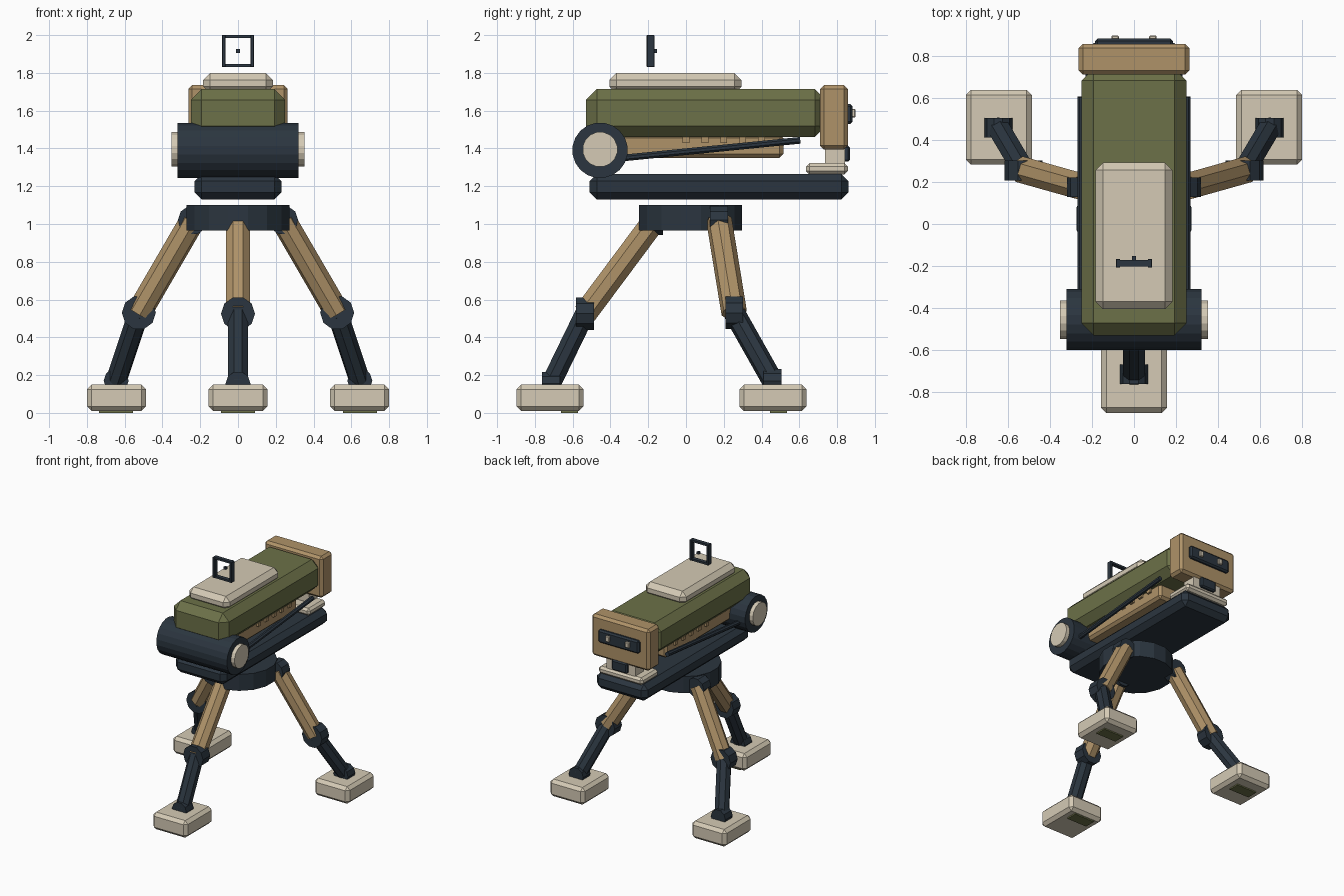
import bpy, bmesh
from mathutils import Vector, Matrix

if "Cube" in bpy.data.objects:
    bpy.data.objects.remove(bpy.data.objects["Cube"])

COLORS = {
    "dark": (0.024, 0.036, 0.050, 1), "tan": (0.43, 0.29, 0.14, 1),
    "olive": (0.15, 0.165, 0.065, 1), "cream": (0.66, 0.59, 0.46, 1),
}
MATS = {}
for key, col in COLORS.items():
    MATS[key] = bpy.data.materials.new(key)
    MATS[key].diffuse_color = col


def finish(bm, name, mat):
    bmesh.ops.recalc_face_normals(bm, faces=bm.faces)
    mesh = bpy.data.meshes.new(name)
    bm.to_mesh(mesh)
    bm.free()
    mesh.materials.append(MATS[mat])
    ob = bpy.data.objects.new(name, mesh)
    bpy.context.collection.objects.link(ob)
    return ob


def box(name, mat, x, y, z, bevel=0.0):
    """Box from (min, max) pairs, with an optional flat chamfer."""
    bm = bmesh.new()
    bmesh.ops.create_cube(bm, size=1)
    lo, hi = Vector((x[0], y[0], z[0])), Vector((x[1], y[1], z[1]))
    for v in bm.verts:
        v.co = Vector((lo[i] + (v.co[i] + 0.5) * (hi[i] - lo[i]) for i in range(3)))
    if bevel:
        bmesh.ops.bevel(bm, geom=bm.edges[:], offset=bevel, segments=1,
                        affect='EDGES', clamp_overlap=True)
    return finish(bm, name, mat)


def tube(name, mat, a, b, r, sides):
    """Closed flat-sided cylinder between two points."""
    a, b = Vector(a), Vector(b)
    d = b - a
    m = Matrix.Translation((a + b) / 2) @ d.to_track_quat('Z', 'Y').to_matrix().to_4x4()
    m = m @ Matrix.Rotation(3.14159265 / sides, 4, 'Z')
    bm = bmesh.new()
    bmesh.ops.create_cone(bm, cap_ends=True, segments=sides, radius1=r, radius2=r,
                          depth=d.length, matrix=m)
    return finish(bm, name, mat)


def joint(name, c, r, half=0.047):
    x, y, z = c
    tube(name, "dark", (x, y - half, z), (x, y + half, z), r, 10)


# Tripod legs: hip, knee, ankle, foot centre, sole centre
LEGS = {
    "front": ((0, -0.17, 1.015), (0, -0.535, 0.525), (0, -0.715, 0.155), (0, -0.72), (0, -0.617)),
    "left": ((-0.24, 0.175, 1.02), (-0.525, 0.255, 0.53), (-0.645, 0.458, 0.17), (-0.643, 0.46), (-0.645, 0.49)),
    "right": ((0.24, 0.175, 1.02), (0.525, 0.255, 0.53), (0.645, 0.458, 0.17), (0.643, 0.46), (0.645, 0.49)),
}
for n, (hip, knee, ankle, foot, sole) in LEGS.items():
    joint(n + "_hip", hip, 0.078)
    tube(n + "_upper_leg", "tan", hip, knee, 0.068, 8)
    joint(n + "_knee", knee, 0.09)
    tube(n + "_lower_leg", "dark", knee, ankle, 0.057, 8)
    joint(n + "_ankle", ankle, 0.066)
    fx, fy = foot
    box(n + "_foot", "cream", (fx - 0.157, fx + 0.157), (fy - 0.178, fy + 0.178), (0.01, 0.15), 0.025)
    sx, sy = sole
    box(n + "_sole", "olive", (sx - 0.09, sx + 0.09), (sy - 0.045, sy + 0.045), (0, 0.03))

# Turntable hub and base rail
tube("hub", "dark", (0, 0.025, 0.965), (0, 0.025, 1.10), 0.278, 16)
box("base_rail", "dark", (-0.23, 0.23), (-0.51, 0.86), (1.13, 1.265), 0.038)

# Front drum with end caps
tube("front_drum", "dark", (-0.32, -0.455, 1.39), (0.32, -0.455, 1.39), 0.147, 20)
tube("drum_caps", "cream", (-0.352, -0.455, 1.395), (0.352, -0.455, 1.395), 0.093, 16)

# Main body, lower casing and top plate
box("body", "olive", (-0.25, 0.25), (-0.53, 0.74), (1.46, 1.715), 0.058)
box("lower_casing", "tan", (-0.18, 0.18), (-0.42, 0.515), (1.35, 1.475), 0.02)
box("top_plate", "cream", (-0.184, 0.184), (-0.405, 0.293), (1.69, 1.80), 0.037)

# Studs and side struts
for s, side in ((-1, "left"), (1, "right")):
    for i in range(5):
        y = 0.0 + i * 0.1
        x = s * 0.185
        box(f"{side}_stud_{i}", "tan", (x - 0.012, x + 0.012), (y - 0.018, y + 0.018), (1.43, 1.46))
    tube(side + "_strut", "dark", (s * 0.252, -0.40, 1.343), (s * 0.252, 0.605, 1.443), 0.019, 8)

# Rear head with light panel
box("rear_head", "tan", (-0.263, 0.263), (0.71, 0.857), (1.395, 1.735), 0.02)
box("rear_panel", "dark", (-0.185, 0.185), (0.845, 0.882), (1.53, 1.635), 0.012)
for s, side in ((-1, "left"), (1, "right")):
    box(side + "_rear_light", "cream", (s * 0.09 - 0.018, s * 0.09 + 0.018), (0.87, 0.897), (1.563, 1.61), 0.005)

# Rear support
box("rear_support_foot", "cream", (-0.2, 0.2), (0.635, 0.857), (1.262, 1.322), 0.018)
box("rear_support_post", "cream", (-0.13, 0.13), (0.735, 0.842), (1.30, 1.42))
box("rear_latch", "dark", (-0.07, 0.07), (0.83, 0.868), (1.33, 1.415), 0.01)

# Sight frame and bead
for s, side in ((-1, "left"), (1, "right")):
    box(side + "_sight_post", "dark", (s * 0.076 - 0.01, s * 0.076 + 0.01), (-0.208, -0.166), (1.83, 2.0), 0.003)
for z, n in ((1.838, "bottom"), (1.992, "top")):
    box(n + "_sight_bar", "dark", (-0.07, 0.07), (-0.203, -0.171), (z - 0.008, z + 0.008))
box("sight_bead", "dark", (-0.01, 0.01), (-0.172, -0.153), (1.906, 1.926))

for m in bpy.data.materials:
    if m.users and not m.is_grease_pencil:
        m.use_nodes = True
        m.node_tree.nodes["Principled BSDF"].inputs["Base Color"].default_value = m.diffuse_color
